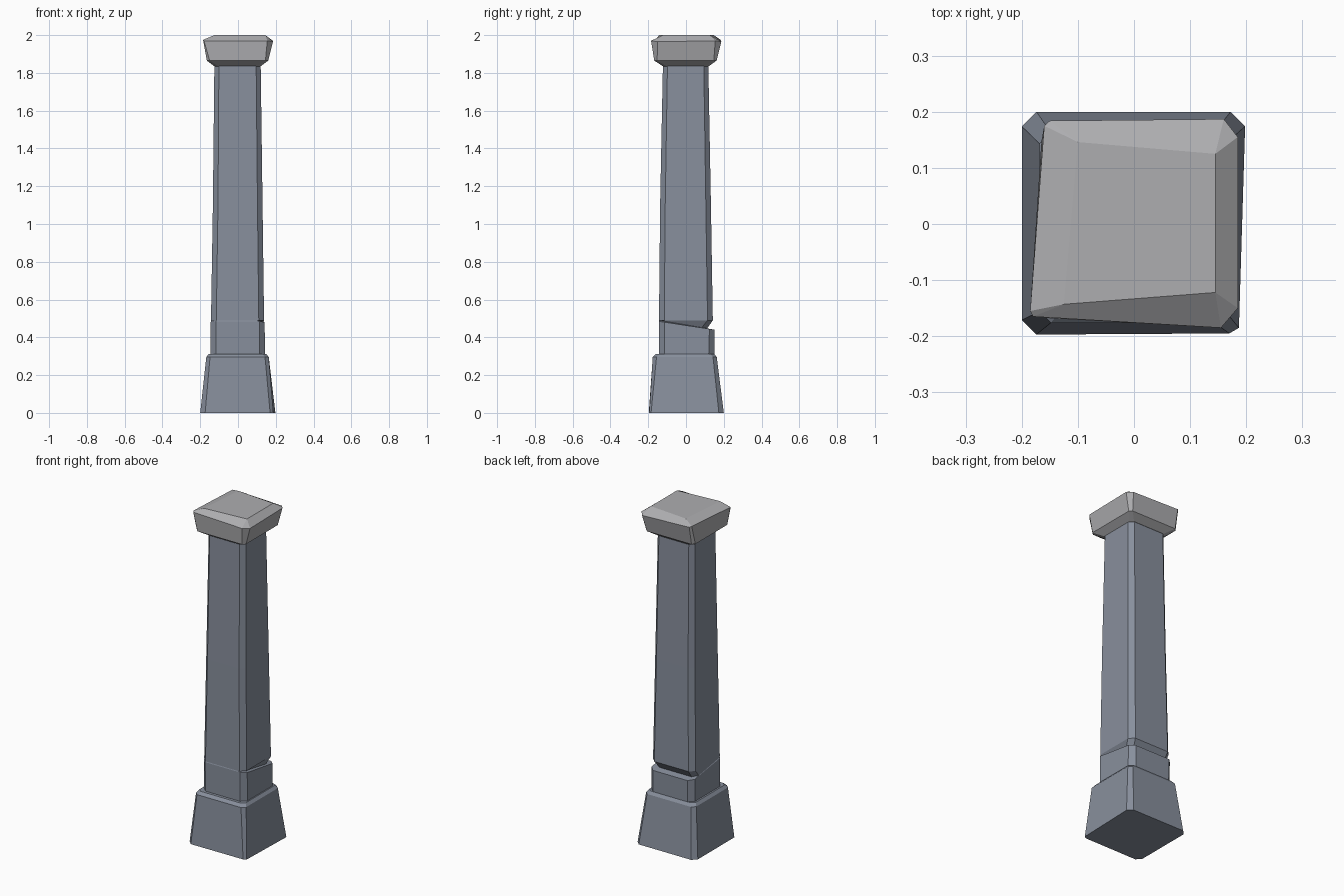
import bpy, bmesh

if "Cube" in bpy.data.objects:
    bpy.data.objects.remove(bpy.data.objects["Cube"])


def material(name, colour):
    mat = bpy.data.materials.new(name)
    mat.diffuse_color = (*colour, 1)
    mat.use_nodes = True
    mat.node_tree.nodes["Principled BSDF"].inputs["Base Color"].default_value = mat.diffuse_color
    return mat


slate = material("slate", (0.245, 0.275, 0.335))
pale_stone = material("pale_stone", (0.42, 0.42, 0.435))


def ring(x0, x1, y0, y1, c, z, tilt=0.0):
    """Square section with cut corners; tilt raises z along y."""
    pts = [(x0 + c, y0), (x1 - c, y0), (x1, y0 + c), (x1, y1 - c),
           (x1 - c, y1), (x0 + c, y1), (x0, y1 - c), (x0, y0 + c)]
    return [(x, y, z + tilt * y) for x, y in pts]


def loft(name, rings, mat):
    """Skin stacked sections; a last ring of 4 points closes onto a square top."""
    bm = bmesh.new()
    loops = [[bm.verts.new(p) for p in r] for r in rings]
    bm.faces.new(loops[0][::-1])
    bm.faces.new(loops[-1])
    if len(loops[-1]) == 4:
        loops[-1] = [loops[-1][k] for k in (0, 1, 1, 2, 2, 3, 3, 0)]
    for a, b in zip(loops, loops[1:]):
        for i in range(8):
            j = (i + 1) % 8
            quad = (a[i], a[j], b[j], b[i])
            bm.faces.new(tuple(dict.fromkeys(quad)))
    bmesh.ops.recalc_face_normals(bm, faces=bm.faces)
    mesh = bpy.data.meshes.new(name)
    bm.to_mesh(mesh)
    bm.free()
    mesh.materials.append(mat)
    obj = bpy.data.objects.new(name, mesh)
    bpy.context.collection.objects.link(obj)
    return obj


# Tapered plinth with a worn front right corner
foot = ring(-0.2, 0.198, -0.197, 0.2, 0.026, 0)
foot[1], foot[2] = (0.17, -0.195, 0), (0.187, -0.185, 0)
loft("plinth", [foot,
                ring(-0.168, 0.163, -0.176, 0.163, 0.02, 0.295),
                ring(-0.155, 0.15, -0.16, 0.15, 0.02, 0.312)], slate)

# Shaft with a slanted crack that opens toward the back
loft("shaft", [ring(-0.145, 0.143, -0.143, 0.15, 0.03, 0.30),
               ring(-0.145, 0.141, -0.143, 0.152, 0.028, 0.463, -0.15),
               ring(-0.143, 0.125, -0.141, 0.112, 0.028, 0.466, -0.17),
               ring(-0.143, 0.138, -0.143, 0.142, 0.028, 0.49),
               ring(-0.133, 0.13, -0.137, 0.132, 0.027, 1.1),
               ring(-0.125, 0.12, -0.122, 0.118, 0.024, 1.85)], slate)

# Flared capital with an uneven bevelled top
rim = [(-0.18, -0.165, 1.97), (0.155, -0.185, 1.97), (0.185, -0.15, 1.965),
       (0.185, 0.155, 1.97), (0.16, 0.187, 1.965), (-0.15, 0.184, 1.975),
       (-0.16, 0.175, 1.98), (-0.185, -0.155, 1.975)]
cap_top = [(-0.125, -0.143, 2), (0.145, -0.122, 2),
           (0.145, 0.125, 2), (-0.1, 0.146, 2)]
loft("capital", [ring(-0.125, 0.12, -0.122, 0.12, 0.02, 1.835),
                 ring(-0.165, 0.16, -0.168, 0.162, 0.015, 1.865),
                 rim, cap_top], pale_stone)
